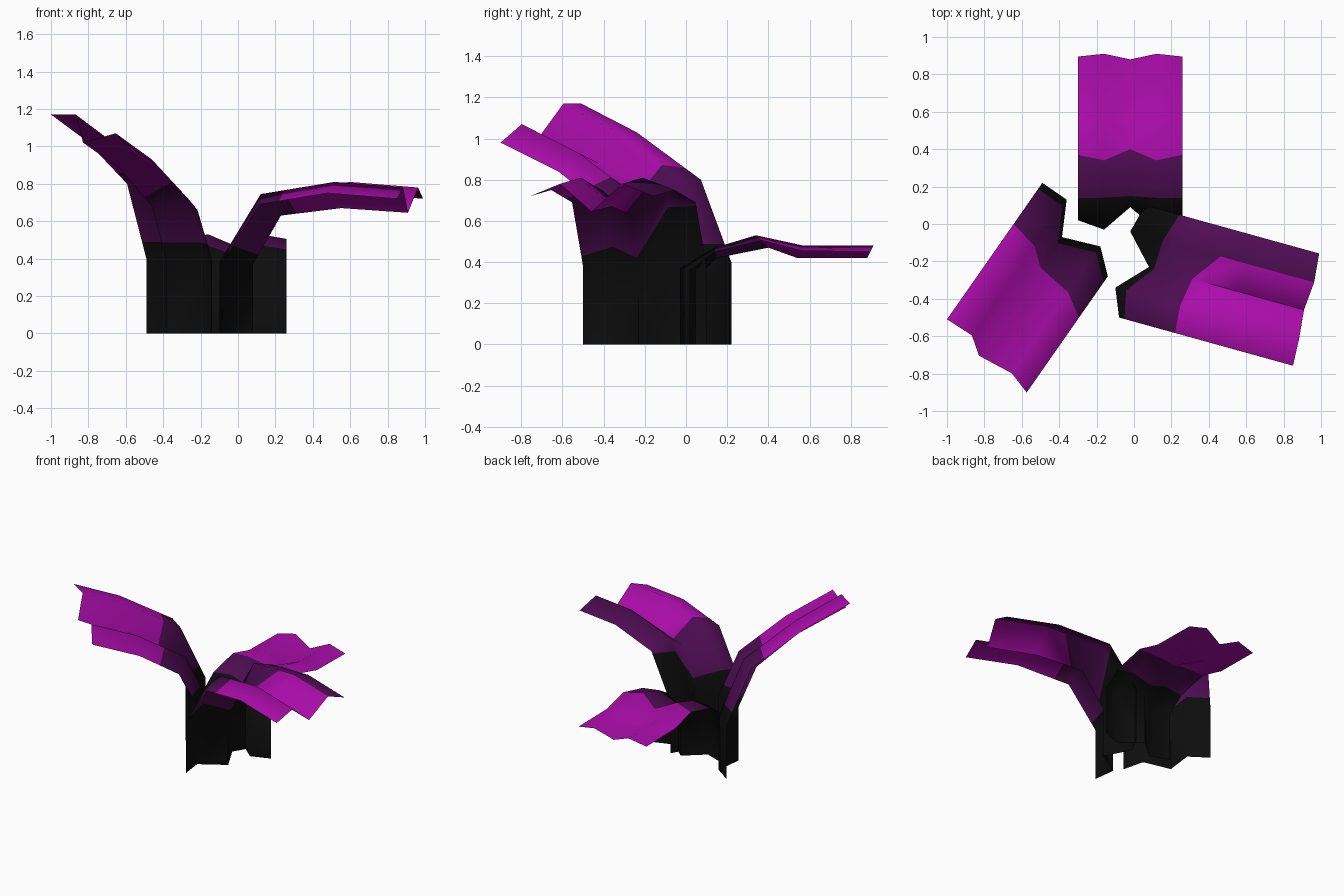
import bpy
import bmesh
import math
from mathutils import Vector

cube = bpy.data.objects.get("Cube")
if cube:
    bpy.data.objects.remove(cube, do_unlink=True)


def make_material(name, colour):
    material = bpy.data.materials.new(name)
    material.use_nodes = True
    material.diffuse_color = (*colour, 1)
    material.node_tree.nodes["Principled BSDF"].inputs["Base Color"].default_value = (*colour, 1)
    return material


MATERIALS = [
    make_material("black", (0.004, 0.004, 0.004)),
    make_material("dark purple", (0.08, 0.004, 0.09)),
    make_material("magenta", (0.42, 0.004, 0.42)),
]
BLACK, PURPLE, MAGENTA = range(3)


def insert_station(path, reach):
    """Add a point to a (reach, height) path without changing its shape."""
    for i in range(1, len(path) - 1):
        (r0, z0), (r1, z1) = path[i], path[i + 1]
        if r0 < reach < r1:
            height = z0 + (z1 - z0) * (reach - r0) / (r1 - r0)
            return path[:i + 1] + [(reach, height)] + path[i + 1:]
    return path


def build_leaf(name, direction, feet, paths, strip_colours, cuts=(), dark_column=None):
    """Sweep a folded strip: one path per fold line, starting at its foot."""
    along = Vector(direction).normalized()
    bm = bmesh.new()
    lines = []
    for column, (foot, path) in enumerate(zip(feet, paths)):
        path = [(0, 0)] + path
        for cut in cuts:
            path = insert_station(path, cut[column])
        points = [Vector(foot) + along * reach for reach, _ in path]
        lines.append([bm.verts.new((p.x, p.y, z)) for p, (_, z) in zip(points, path)])

    # Skin neighbouring fold lines and colour each cross strip
    for column, (a, b) in enumerate(zip(lines, lines[1:])):
        for ring, colour in enumerate(strip_colours):
            face = bm.faces.new((a[ring], b[ring], b[ring + 1], a[ring + 1]))
            face.material_index = min(colour, PURPLE) if column == dark_column else colour

    # Keep the upper side outward
    bm.normal_update()
    if sum(face.normal.z for face in bm.faces) < 0:
        bmesh.ops.reverse_faces(bm, faces=bm.faces[:])

    mesh = bpy.data.meshes.new(name)
    bm.to_mesh(mesh)
    bm.free()
    for material in MATERIALS:
        mesh.materials.append(material)
    leaf = bpy.data.objects.new(name, mesh)
    bpy.context.collection.objects.link(leaf)

    bpy.ops.object.select_all(action="DESELECT")
    leaf.select_set(True)
    bpy.context.view_layer.objects.active = leaf
    bpy.ops.object.shade_smooth_by_angle(angle=math.radians(80))
    return leaf


BANDED = [BLACK, BLACK, PURPLE, PURPLE, MAGENTA, MAGENTA]

# Back leaf: low and nearly level
edge = [(0, 0.36), (0.12, 0.45), (0.35, 0.505), (0.54, 0.455), (0.875, 0.45)]
ridge = [(0, 0.37), (0.17, 0.47), (0.37, 0.53), (0.6, 0.48), (0.94, 0.48)]
valley = [(0, 0.36), (0.06, 0.42), (0.31, 0.47), (0.45, 0.42), (0.79, 0.42)]
build_leaf(
    "back_leaf", (0, 1),
    [(-0.3, 0.02), (-0.16, -0.03), (-0.02, 0.09), (0.12, -0.03), (0.26, 0.02)],
    [edge, ridge, valley, ridge, edge],
    [BLACK, BLACK, PURPLE, MAGENTA, MAGENTA],
)

# Right leaf: tall and rising towards the tip
build_leaf(
    "right_leaf", (-0.573, -0.82),
    [(-0.49, 0.22), (-0.36, 0.13), (-0.385, -0.07), (-0.18, -0.12), (-0.14, -0.28)],
    [
        [(0, 0.4), (0.18, 0.8), (0.56, 1.03), (0.89, 1.17)],
        [(0, 0.4), (0.18, 0.8), (0.56, 1.03), (0.885, 1.17)],
        [(0, 0.4), (0.13, 0.68), (0.43, 0.88), (0.774, 1.02)],
        [(0, 0.4), (0.15, 0.72), (0.49, 0.93), (0.827, 1.07)],
        [(0, 0.4), (0.134, 0.66), (0.415, 0.84), (0.757, 0.98)],
    ],
    BANDED,
    cuts=([0.04] * 5, [0.27, 0.3, 0.2, 0.3, 0.27]),
)

# Left leaf: arching over, with one dark outer fold
edge = [(0, 0.38), (0.2, 0.69), (0.58, 0.75), (0.965, 0.72)]
ridge = [(0, 0.38), (0.23, 0.745), (0.64, 0.81), (1.02, 0.78)]
valley = [(0, 0.37), (0.155, 0.63), (0.49, 0.67), (0.86, 0.645)]
build_leaf(
    "left_leaf", (0.964, -0.267),
    [(-0.08, -0.5), (-0.1, -0.34), (0.08, -0.23), (-0.02, -0.04), (0.06, 0.1)],
    [edge, ridge, valley, ridge, edge],
    BANDED,
    cuts=([0.03, 0.06, 0.03, 0.18, 0.19], [0.31, 0.36, 0.24, 0.5, 0.4]),
    dark_column=3,
)
